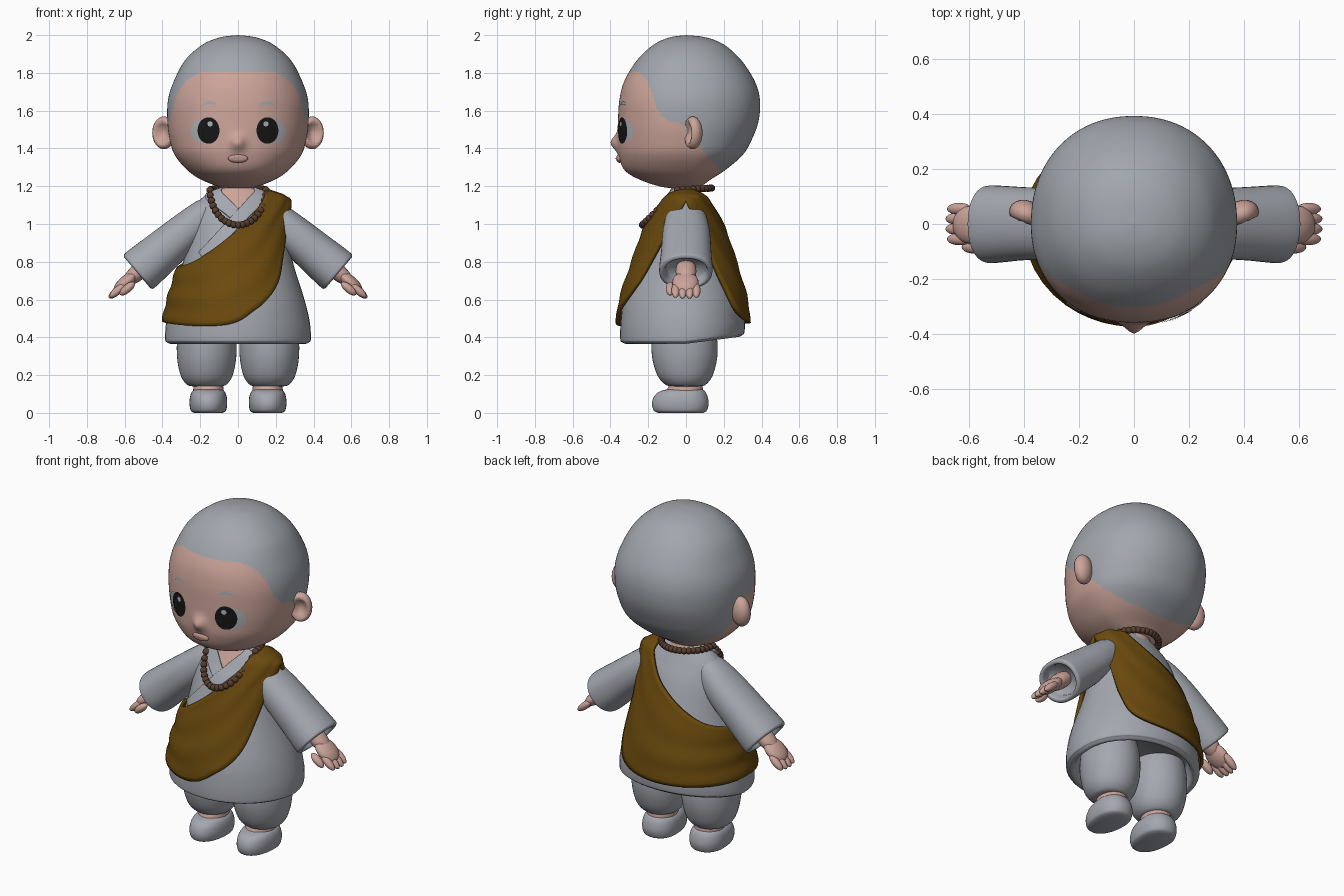
import bpy, bmesh, math
from mathutils import Matrix, Vector

if "Cube" in bpy.data.objects:
    bpy.data.objects.remove(bpy.data.objects["Cube"])


def material(name, rgb):
    m = bpy.data.materials.new(name)
    m.use_nodes = True
    m.diffuse_color = (*rgb, 1)
    m.node_tree.nodes["Principled BSDF"].inputs["Base Color"].default_value = (*rgb, 1)
    return m


SKIN = material("skin", (.60, .37, .32))
GREY = material("grey cloth", (.37, .39, .43))
HAIR = material("shaved hair", (.36, .385, .42))
OCHRE = material("ochre cloth", (.145, .067, .004))
WOOD = material("dark wood", (.095, .047, .027))
BLACK = material("black", (.008, .008, .008))
WHITE = material("eye grey", (.42, .45, .48))
LIP = material("lip", (.52, .30, .25))


def finish(name, bm, mats, mirror=False, thick=0):
    bmesh.ops.remove_doubles(bm, verts=bm.verts, dist=1e-5)
    bmesh.ops.recalc_face_normals(bm, faces=bm.faces)
    for f in bm.faces:
        f.smooth = True
    me = bpy.data.meshes.new(name)
    bm.to_mesh(me)
    bm.free()
    ob = bpy.data.objects.new(name, me)
    bpy.context.collection.objects.link(ob)
    for m in mats:
        me.materials.append(m)
    if thick:
        mod = ob.modifiers.new("thickness", "SOLIDIFY")
        mod.thickness, mod.offset = thick, 0
    if mirror:
        ob.modifiers.new("mirror", "MIRROR")


def spline(rows, t):
    """Smooth interpolation through rows, t counted in rows."""
    last = len(rows) - 1
    i = min(int(t), last - 1)
    u = t - i
    a, b, c, d = (rows[max(0, min(last, k))] for k in range(i - 1, i + 3))
    return [q + .5 * u * (r - p + u * (2*p - 5*q + 4*r - s + u * (3*(q - r) + s - p)))
            for p, q, r, s in zip(a, b, c, d)]


def at_height(rows, z):
    lo, hi = 0, len(rows) - 1
    for _ in range(30):
        mid = (lo + hi) / 2
        lo, hi = (mid, hi) if spline(rows, mid)[0] < z else (lo, mid)
    return spline(rows, lo)[1:]


def around(w, front, back, th, n):
    s, c = math.sin(th), math.cos(th)
    return (math.copysign(abs(s) ** (2 / n), s) * w,
            -math.copysign(abs(c) ** (2 / n), c) * (front if c > 0 else back))


def loft(rows, steps=6, segs=48, matrix=Matrix(), n=2.0):
    """Stacked rings; each row is height, half width, front depth, back depth."""
    bm, rings = bmesh.new(), []
    for k in range((len(rows) - 1) * steps + 1):
        z, w, f, b = spline(rows, k / steps)
        rings.append([bm.verts.new(matrix @ Vector((*around(w, f, b, math.tau * j / segs, n), z)))
                      for j in range(segs)])
    for r, s in zip(rings, rings[1:]):
        for j in range(segs):
            k = (j + 1) % segs
            bm.faces.new((r[j], r[k], s[k], s[j]))
    for ring in (rings[0], rings[-1]):
        if (ring[0].co - ring[segs // 2].co).length > .001:
            bm.faces.new(ring)
    return bm


def balls(items, matrix=Matrix()):
    """Ellipsoids, each given as centre and radii."""
    bm = bmesh.new()
    for c, r in items:
        bmesh.ops.create_uvsphere(bm, u_segments=20, v_segments=12, radius=1,
                                  matrix=matrix @ Matrix.Translation(c) @ Matrix.Diagonal((*r, 1)))
    return bm


def sheet(bm, rows, upper, lower, ripple=0, side=1, n=60, m=16):
    """Cloth lying on a lofted body between two edges of (side position, height)."""
    edges = [[(math.asin(s), z) for s, z in e] for e in (upper, lower)]
    grid = []
    for i in range(n + 1):
        t = i / n * (len(upper) - 1)
        a, b = Vector(spline(edges[0], t)), Vector(spline(edges[1], t))
        line = []
        for j in range(m + 1):
            th, z = a.lerp(b, j / m)
            w, f, bk = at_height(rows, z)
            k = 1 + ripple * math.sin(j / m * 16 + t)
            y = -side * (f if side > 0 else bk) * max(0, math.cos(th)) * k
            if ripple and i in (0, n):
                y = 0
            line.append(bm.verts.new((w * math.sin(th) * k, y, z)))
        grid.append(line)
    for p, q in zip(grid, grid[1:]):
        for j in range(m):
            bm.faces.new((p[j], p[j + 1], q[j + 1], q[j]))
    return bm


# Head, with the hairline running from brow to ear to nape
ROUND = 2.15
head = [(1.188, 0, 0, 0), (1.195, .09, .12, .07), (1.235, .195, .245, .13), (1.285, .268, .325, .207),
        (1.365, .335, .357, .3), (1.45, .362, .362, .35), (1.55, .374, .36, .385),
        (1.66, .37, .352, .391), (1.76, .338, .325, .362), (1.87, .278, .257, .29),
        (1.95, .187, .17, .2), (1.988, .095, .085, .105), (2, 0, 0, 0)]
hairline = [(-.5, 1.81), (-.25, 1.81), (-.2, 1.75), (-.16, 1.62), (-.11, 1.55), (-.02, 1.53),
            (.09, 1.39), (.19, 1.275), (.5, 1.25)]


def hair_height(y):
    for (a, p), (b, q) in zip(hairline, hairline[1:]):
        if y <= b:
            return p + (q - p) * (y - a) / (b - a)


bm = loft(head, 10, 160, n=ROUND)
for f in bm.faces:
    c = f.calc_center_median()
    f.material_index = int(c.z > hair_height(c.y))
for v in bm.verts:  # small soft nose
    if v.co.y < 0:
        v.co.y -= .037 * math.exp(-(v.co.x / .036) ** 2 - ((v.co.z - 1.43) / .04) ** 2)
finish("head", bm, [SKIN, HAIR])
finish("lips", balls([((0, -.352, 1.347), (.053, .018, .023))]), [LIP])


def face_plate(name, x, z, rx, rz, lift, mat, mirror=True, arch=0):
    """Thin oval following the face."""
    bm, rings = bmesh.new(), []
    for r in range(7):
        ring = []
        for j in range(32):
            a = math.tau * j / 32
            u = r / 6 * math.cos(a)
            px, pz = x + rx * u, z + rz * r / 6 * math.sin(a) - arch * u * u
            w, f, _ = at_height(head, pz)
            ring.append(bm.verts.new((px, -f * (1 - abs(px / w) ** ROUND) ** (1 / ROUND) - lift, pz)))
        rings.append(ring)
    for p, q in zip(rings, rings[1:]):
        for j in range(32):
            bm.faces.new((p[j], q[j], q[j - 1], p[j - 1]))
    bmesh.ops.dissolve_degenerate(bm, dist=1e-5, edges=bm.edges)
    finish(name, bm, [mat], mirror)


face_plate("eye_whites", .178, 1.492, .074, .062, .004, WHITE)
face_plate("irises", .156, 1.495, .058, .07, .007, BLACK)
face_plate("eye_glints", .148, 1.53, .014, .014, .010, WHITE)
face_plate("eyebrows", .152, 1.643, .042, .009, .004, HAIR, arch=.016)
face_plate("mouth", 0, 1.347, .034, .008, .02, SKIN, False)

# Ears: flattened spheres with a dished front
bm = balls([((0, 0, 0), (1, 1, 1))])
for v in bm.verts:
    r = math.hypot(v.co.x, v.co.z) / .75
    if v.co.y < 0 and r < 1:
        v.co.y += 1.1 * (1 - r * r)
bm.transform(Matrix.Translation((.392, .036, 1.483)) @ Matrix.Rotation(math.radians(22), 4, 'Z')
             @ Matrix.Diagonal((.064, .05, .087, 1)))
finish("ears", bm, [SKIN], True)

# Neck, robe and its hollow hem, which rises toward the back
finish("neck", loft([(1.05, .09, .08, .08), (1.25, .09, .08, .08)], 2), [SKIN])
robe = [(.375, .378, .34, .3), (.39, .386, .348, .31), (.48, .38, .346, .312),
        (.6, .352, .328, .298), (.8, .29, .258, .238), (1.0, .25, .185, .17),
        (1.1, .22, .125, .118), (1.16, .165, .09, .085), (1.19, .11, .075, .075)]
hem = [(.375, .378, .34, .3), (.366, .36, .32, .283), (.38, .338, .3, .268), (.46, .31, .27, .25)]
for name, rows in (("robe", robe[:]), ("robe_hem", hem)):
    bm = loft(rows)
    for v in bm.verts:
        v.co.z += max(0, v.co.y) * .13 * max(0, min(1, (.5 - v.co.z) / .1))
    if name == "robe":  # open underneath
        bmesh.ops.delete(bm, geom=[f for f in bm.faces if len(f.verts) > 4 and f.calc_center_median().z < .5],
                         context='FACES_ONLY')
    else:
        bmesh.ops.delete(bm, geom=[f for f in bm.faces if len(f.verts) > 4 and f.calc_center_median().z < .42],
                         context='FACES_ONLY')
    finish(name, bm, [GREY])

# Crossed collar and bare chest
cloth = [(z, w * 1.05, f * 1.05 + .004, b * 1.05) for z, w, f, b in robe]
chest = [(z, w * 1.02, f * 1.02 + .002, b) for z, w, f, b in robe]
finish("chest", sheet(bmesh.new(), chest, [(-.7, 1.19), (0, 1.19), (.7, 1.19)],
                      [(-.7, 1.18), (0, 1.08), (.7, 1.18)]), [SKIN])
finish("collar_under", sheet(bmesh.new(), cloth, [(-.72, 1.19), (-.3, 1.14), (.05, 1.07), (.2, 1.03)],
                             [(-.95, 1.16), (-.5, 1.09), (-.15, 1.03), (.05, .98)]), [GREY], thick=.012)
finish("collar_over", sheet(bmesh.new(), cloth,
                            [(.72, 1.19), (.3, 1.14), (-.05, 1.06), (-.5, .92), (-.7, .85)],
                            [(.95, 1.16), (.5, 1.09), (.12, 1.01), (-.35, .87), (-.55, .8)]),
       [GREY], thick=.014)

# Draped sash, from the left shoulder round the right hip, front and back
drape = [(.38, .392, .352, .322), (.48, .392, .36, .33), (.6, .368, .345, .318), (.8, .31, .28, .26),
         (1.0, .275, .207, .192), (1.1, .275, .15, .145), (1.145, .262, .115, .115), (1.18, .235, .03, .03)]
bm = bmesh.new()
sheet(bm, drape, [(.6, 1.18), (.42, 1.1), (.12, 1.0), (-.2, .92), (-.5, .85), (-.8, .79), (-1, .76)],
      [(1, 1.12), (.93, 1.0), (.8, .85), (.6, .68), (.25, .55), (-.25, .462), (-1, .485)], .01)
sheet(bm, drape, [(.6, 1.18), (.46, 1.11), (.2, 1.02), (-.12, .95), (-.46, .88), (-.8, .81), (-1, .76)],
      [(1, 1.12), (.95, 1.0), (.87, .85), (.76, .68), (.55, .525), (-.1, .475), (-1, .485)], .01, -1)
finish("sash", bm, [OCHRE], thick=.02)

# Bead necklace
beads = []
for i in range(40):
    a = math.tau * i / 40
    c = math.cos(a)
    beads.append(((.148 * math.sin(a), -.045 - (.185 if c > 0 else .18) * c,
                   1.18 - (.185 if c > 0 else .01) * c), (.019, .019, .019)))
finish("bead_necklace", balls(beads), [WOOD])

# Sleeves and hands share a frame running down the arm
axis = Vector((.37, 0, -.315)).normalized()
across = Vector((-axis.z, 0, axis.x))
arm = Matrix((across, (0, 1, 0), axis)).transposed().to_4x4()
arm.translation = (.16, 0, 1.06)
sleeve = [(-.08, 0, 0, 0), (-.06, .045, .05, .05), (0, .083, .095, .095), (.15, .1, .122, .125),
          (.34, .113, .133, .135), (.46, .12, .142, .14), (.486, .115, .137, .135),
          (.486, .095, .115, .115), (.44, .088, .105, .105)]
finish("sleeves", loft(sleeve, matrix=arm, n=2.2), [GREY], True)
hand = [((0, 0, .48), (.045, .055, .1)), ((0, -.003, .57), (.036, .07, .08)),
        ((-.03, -.083, .585), (.022, .024, .05))]
hand += [((-.005, y, .64 - abs(y) * .2), (.021, .022, .055)) for y in (-.055, -.018, .019, .055)]
finish("hands", balls(hand, arm), [SKIN], True)

# Trousers, ankles and shoes
leg = Matrix.Translation((.166, 0, 0))
trousers = [(.14, .07, .07, .07), (.15, .105, .11, .105), (.2, .138, .152, .142),
            (.3, .157, .18, .166), (.42, .154, .178, .162), (.52, .13, .15, .14)]
finish("trousers", loft(trousers, matrix=leg), [GREY], True)
foot = Matrix.Translation((.157, 0, 0))
finish("ankles", loft([(.08, .08, .12, .09), (.125, .08, .1, .09), (.18, .075, .075, .08)], matrix=foot),
       [SKIN], True)
shoe = [(0, .075, .145, .09), (.012, .093, .17, .11), (.05, .1, .18, .12), (.09, .096, .167, .113),
        (.115, .084, .135, .1), (.126, .065, .09, .085)]
finish("shoes", loft(shoe, matrix=foot, n=2.2), [GREY], True)
